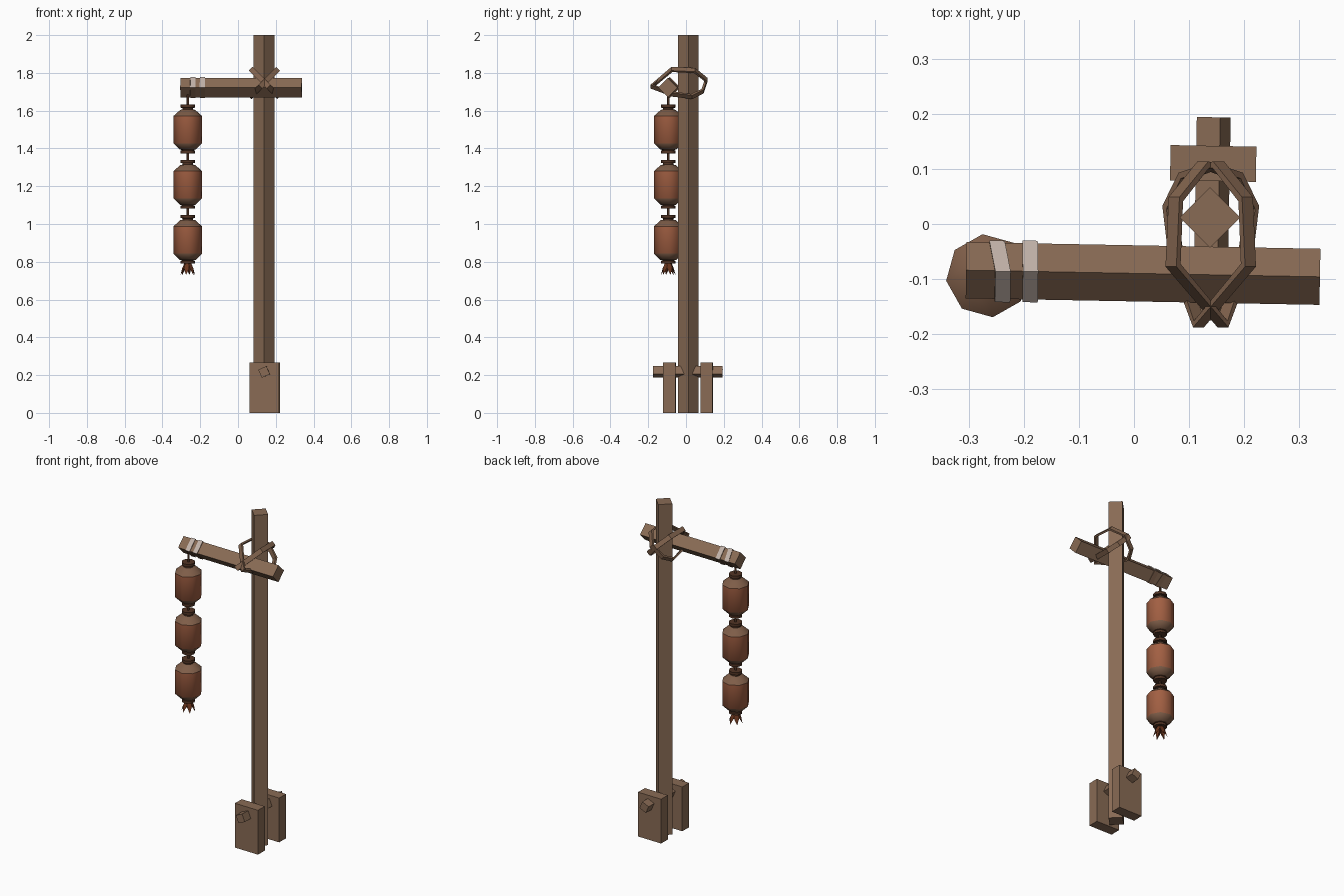
import bpy, bmesh, math
from mathutils import Vector, Matrix

if "Cube" in bpy.data.objects:
    bpy.data.objects.remove(bpy.data.objects["Cube"])


def mat(name, rgb):
    m = bpy.data.materials.new(name)
    m.diffuse_color = (*rgb, 1)
    m.use_nodes = True
    m.node_tree.nodes["Principled BSDF"].inputs["Base Color"].default_value = m.diffuse_color
    return m


WOOD = mat("brown wood", (0.25, 0.147, 0.09))
ROPE = mat("brown rope", (0.22, 0.125, 0.075))
CLOTH = mat("pale cloth", (0.54, 0.45, 0.40))
PAPER = mat("red paper", (0.36, 0.115, 0.055))
SHOULDER = mat("brown paper rim", (0.21, 0.11, 0.065))
CAP = mat("dark cap", (0.085, 0.035, 0.018))
TASSEL = mat("tassel red", (0.14, 0.035, 0.012))
TURN = Matrix.Rotation(math.radians(-1.07), 4, 'Z')   # slight yaw of the wood


def make(name, verts, faces, mats):
    bm = bmesh.new()
    vs = [bm.verts.new(v) for v in verts]
    for f in faces:
        bm.faces.new([vs[i] for i in f])
    bmesh.ops.recalc_face_normals(bm, faces=bm.faces)
    me = bpy.data.meshes.new(name)
    bm.to_mesh(me)
    bm.free()
    ob = bpy.data.objects.new(name, me)
    bpy.context.collection.objects.link(ob)
    for m in mats:
        me.materials.append(m)
    return ob


def bar(name, a, b, r, angle, material, n=4):
    """Prism from a to b with n sides of circumradius r."""
    a, b = Vector(a), Vector(b)
    d = (b - a).normalized()
    up = Vector((0, 0, 1)) if abs(d.z) < 0.9 else Vector((0, 1, 0))
    side = d.cross(up).normalized()
    up = side.cross(d)
    ring = [side * math.cos(angle + k * math.tau / n) * r
            + up * math.sin(angle + k * math.tau / n) * r for k in range(n)]
    faces = [(k, (k + 1) % n, n + (k + 1) % n, n + k) for k in range(n)]
    faces += [tuple(range(n)), tuple(range(n, 2 * n))]
    return make(name, [a + v for v in ring] + [b + v for v in ring], faces, [material])


def box(name, c, s, material):
    x, y, z = (v / 2 for v in s)
    p = [TURN.to_3x3() @ Vector((i * x, j * y, 0)) + Vector((c[0], c[1], c[2] + k * z))
         for k in (-1, 1) for i, j in ((-1, -1), (1, -1), (1, 1), (-1, 1))]
    f = [(0, 1, 2, 3), (4, 5, 6, 7)] + [(k, (k + 1) % 4, 4 + (k + 1) % 4, 4 + k) for k in range(4)]
    return make(name, p, f, [material])


# Post, cross beam, foot plates and the peg through them
bar("post", (0.138, 0.012, 0), (0.138, 0.012, 2), 0.055, 0, WOOD)
bar("cross_beam", (-0.305, -0.084, 1.722), (0.338, -0.096, 1.722), 0.051, 0, WOOD)
for name, y, x in (("front_foot_plate", -0.087, 0.140), ("back_foot_plate", 0.110, 0.144)):
    box(name, (x, y, 0.134), (0.156, 0.064, 0.268), WOOD)
bar("foot_peg", (0.138, -0.175, 0.217), (0.145, 0.194, 0.217), 0.033,
    math.radians(45 + 24), WOOD)

# Two loose rope loops crossing over post and beam
LOOP = [(-0.02, -0.182), (0.07, -0.075), (0.065, 0.045), (0.015, 0.108),
        (-0.045, 0.088), (-0.073, 0.03), (-0.06, -0.07)]
for name, s, centre in (("rope_loop_rising", 1, 0.138), ("rope_loop_falling", -1, 0.141)):
    verts, n = [], len(LOOP)
    normal = Vector((-s, 0, 1)).normalized()
    for u, y in LOOP:
        u *= s
        p = Vector((centre + u, y, 1.748 + s * u))
        out = Vector((u, y + 0.03, s * u)).normalized()
        for i, j in ((-1, -1), (1, -1), (1, 1), (-1, 1)):
            verts.append(p + out * 0.006 * i + normal * 0.014 * j)
    faces = [(4 * k + i, 4 * k + (i + 1) % 4, 4 * ((k + 1) % n) + (i + 1) % 4, 4 * ((k + 1) % n) + i)
             for k in range(n) for i in range(4)]
    make(name, verts, faces, [ROPE])

# Binding bands on the beam tip, pale on the upper side only
for name, xb, xf in (("tip_band_outer", -0.250, -0.238), ("tip_band_inner", -0.190, -0.188)):
    band = bar(name, (xb - 0.014, -0.086, 1.722), (xb + 0.014, -0.0865, 1.722), 0.056, 0, ROPE)
    band.data.materials.append(CLOTH)
    for v in band.data.vertices:
        if v.co.y < -0.07:
            v.co.x += xf - xb
    for p in band.data.polygons:
        if p.normal.z > 0.3:
            p.material_index = 1

# Three hanging lanterns, each an eight-sided lathe
LX, LY, N = -0.266, -0.094, 8
PROFILE = [(0.038, 0), (0.038, -0.016), (0.029, -0.018), (0.029, -0.026), (0.040, -0.028),
           (0.076, -0.060), (0.076, -0.205), (0.042, -0.238), (0.029, -0.240),
           (0.038, -0.244), (0.038, -0.258)]
BANDS = [2, 2, 2, 1, 1, 0, 1, 2, 2, 2]
for i, name in enumerate(("upper_lantern", "middle_lantern", "lower_lantern")):
    top = 1.632 - 0.292 * i
    verts = [(LX + r * math.cos(math.radians(7) + k * math.tau / N),
              LY + r * math.sin(math.radians(7) + k * math.tau / N), top + z)
             for r, z in PROFILE for k in range(N)]
    m = len(PROFILE)
    faces = [(j * N + k, j * N + (k + 1) % N, (j + 1) * N + (k + 1) % N, (j + 1) * N + k)
             for j in range(m - 1) for k in range(N)]
    faces += [tuple(range(N)), tuple(range((m - 1) * N, m * N))]
    ob = make(name, verts, faces, [PAPER, SHOULDER, CAP])
    for p in ob.data.polygons:
        p.material_index = BANDS[p.index // N] if p.index < (m - 1) * N else 2
    bpy.context.view_layer.objects.active = ob
    ob.select_set(True)
    bpy.ops.object.shade_smooth_by_angle(angle=math.radians(46))
    ob.select_set(False)
    # Cord above each lantern
    bar(name.replace("lantern", "cord"), (LX, LY, top - 0.005), (LX, LY, top + (0.06 if i == 0 else 0.04)),
        0.007, 0.4, CAP)

# Tassel of splayed pointed strips under the lowest lantern
verts, faces = [], []
for k in range(6):
    a = k * math.tau / 6 + 0.3
    d, t = Vector((math.cos(a), math.sin(a), 0)), Vector((-math.sin(a), math.cos(a), 0))
    c, b = Vector((LX, LY, 0)), len(verts)
    for r, w, z in ((0.008, 0.010, 0.80), (0.023, 0.014, 0.765)):
        q = c + d * r + Vector((0, 0, z))
        verts += [q + t * w + d * 0.004, q - t * w + d * 0.004, q - d * 0.007]
    verts.append(c + d * 0.040 + Vector((0, 0, 0.73)))
    faces += [(b, b + 1, b + 2)]
    for i in range(3):
        j = (i + 1) % 3
        faces += [(b + i, b + j, b + 3 + j, b + 3 + i), (b + 3 + i, b + 3 + j, b + 6)]
make("tassel", verts, faces, [TASSEL])
